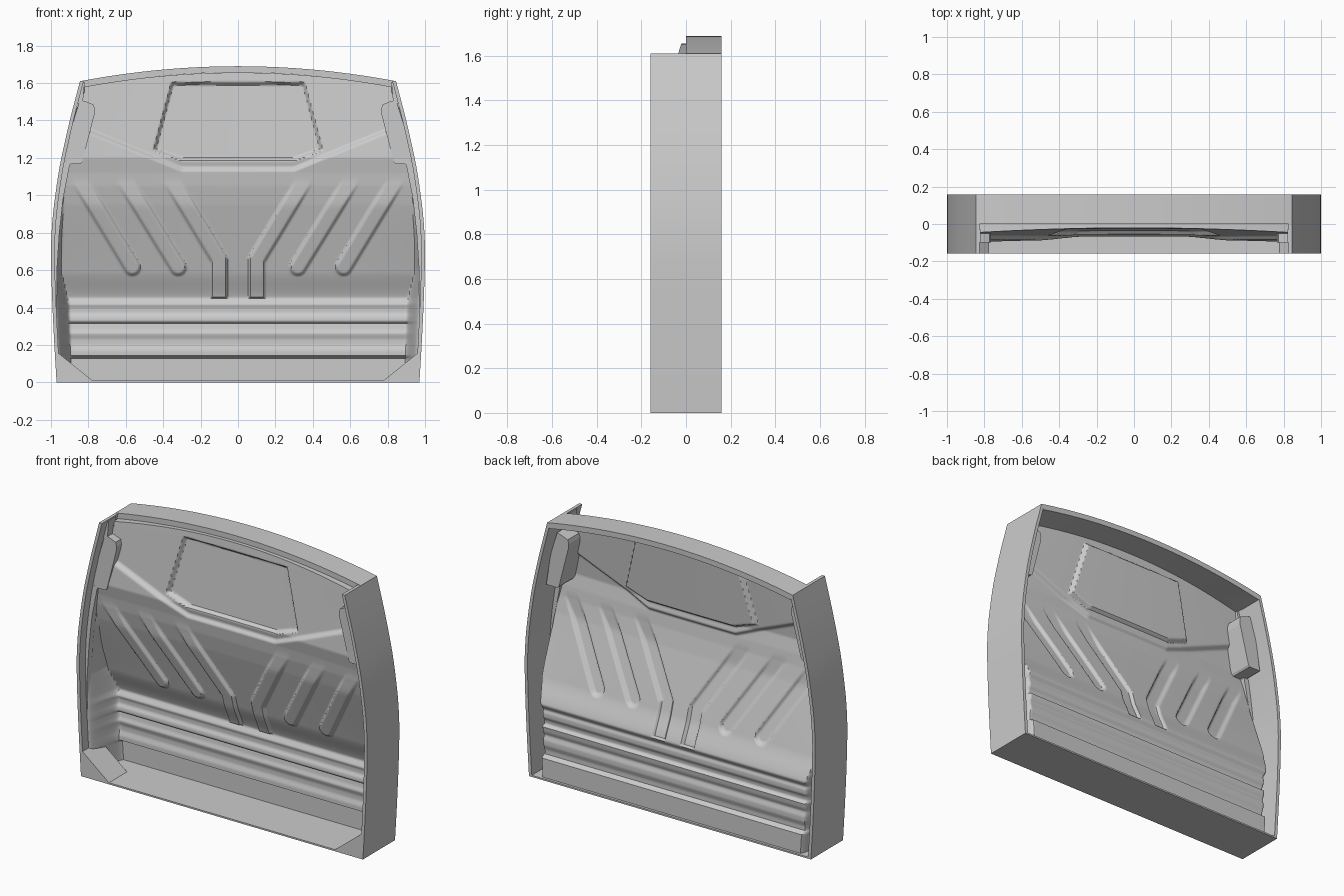
import bpy, bmesh, math

if "Cube" in bpy.data.objects:
    bpy.data.objects.remove(bpy.data.objects["Cube"])


def make(name, verts, faces, smooth=None):
    me = bpy.data.meshes.new(name)
    me.from_pydata(verts, [], faces)
    bm = bmesh.new()
    bm.from_mesh(me)
    bmesh.ops.recalc_face_normals(bm, faces=bm.faces)
    bm.to_mesh(me)
    bm.free()
    ob = bpy.data.objects.new(name, me)
    bpy.context.collection.objects.link(ob)
    if smooth:
        bpy.ops.object.select_all(action='DESELECT')
        ob.select_set(True)
        bpy.context.view_layer.objects.active = ob
        bpy.ops.object.shade_smooth_by_angle(angle=math.radians(smooth))
    return ob


def prism(name, pts, y0, y1, smooth=None):
    """Extrude an x,z outline along y."""
    n = len(pts)
    verts = [(x, y, z) for y in (y0, y1) for x, z in pts]
    faces = [tuple(range(n)), tuple(range(2 * n - 1, n - 1, -1))]
    faces += [(i, (i + 1) % n, n + (i + 1) % n, n + i) for i in range(n)]
    return make(name, verts, faces, smooth)


def strip(name, outer, inner, y0, y1):
    """Wall between two matching x,z curves, extruded along y."""
    n = len(outer)
    rings = [(p, y) for y in (y0, y1) for p in (outer, inner)]
    verts = [(x, y, z) for p, y in rings for x, z in p]
    faces = []
    for a, b in ((0, 1), (1, 3), (3, 2), (2, 0)):
        faces += [(a * n + i, a * n + i + 1, b * n + i + 1, b * n + i) for i in range(n - 1)]
    faces += [(0, n, 3 * n, 2 * n), (n - 1, 2 * n - 1, 4 * n - 1, 3 * n - 1)]
    return make(name, verts, faces, 30)


def both(fn, name, pts, *args):
    for side, s in (("left", -1), ("right", 1)):
        fn(side + "_" + name, [(s * x, z) for x, z in pts], *args)


def lerp(table, t):
    if t <= table[0][0]:
        return table[0][1]
    for (a, p), (b, q) in zip(table, table[1:]):
        if t <= b:
            return p + (q - p) * (t - a) / (b - a)
    return table[-1][1]


def step(t, a, b):
    t = min(1, max(0, (t - a) / (b - a)))
    return t * t * (3 - 2 * t)


WIDTH = [(0, .97), (.2, .982), (.4, .992), (.6, .999), (.75, 1.0), (.9, .99),
         (1.0, .977), (1.1, .963), (1.2, .945), (1.4, .9), (1.61, .845)]


def half_width(z):
    return sum(lerp(WIDTH, z + d) for d in (-.04, 0, .04)) / 3 if .05 < z < 1.55 else lerp(WIDTH, z)


def top_arc(x):
    return 1.69 - .08 * (x / .845) ** 2


# outer frame: two curved sides, arched top, flat bottom
zs = [1.61 * i / 32 for i in range(33)]
for side, s in (("left", -1), ("right", 1)):
    strip(side + "_side_wall", [(s * half_width(z), z) for z in zs],
          [(s * (half_width(z) - .02), z) for z in zs], -.158, .158)
xs = [.845 * (i / 20 - 1) for i in range(41)]
strip("top_wall", [(x, top_arc(x)) for x in xs], [(x * .98, top_arc(x) - .033) for x in xs], 0, .158)
prism("bottom_plate", [(-.97, 0), (.97, 0), (.97, .01), (-.97, .01)], -.158, .158)

# side brackets, the tapering flanges below them and the corner gussets
both(prism, "bracket", [(.81, 1.5), (.772, 1.485), (.765, 1.46), (.768, 1.43), (.832, 1.18),
                        (.842, 1.168), (.92, 1.168), (.89, 1.36), (.845, 1.51)], -.1, .06)
both(prism, "upper_flange", [(.82, 1.606), (.83, 1.49), (.86, 1.49), (.835, 1.606)], -.1, -.03)
both(prism, "lower_flange", [(.89, 1.175), (.9, 1.16), (.935, .98), (.955, .8), (.968, .6), (.97, .35),
                             (.98, .35), (.985, .6), (.985, .75), (.96, 1.0), (.93, 1.175)], -.1, -.06)
both(prism, "corner_gusset", [(.775, .008), (.965, .008), (.965, .16)], -.158, .02)

# pressed inner panel
PROFILE = [(.0, .142), (.13, .142), (.14, .112), (.17, .112), (.2, .122), (.23, .122), (.26, .112),
           (.285, .122), (.314, .126), (.324, .104), (.35, .106), (.37, .118), (.4, .118), (.415, .11),
           (.45, .13), (.6, .09), (.95, -.01), (1.05, -.033), (1.12, -.043), (1.2, -.06),
           (1.66, -.02)]
RIBS = [[(.84, 1.07), (.565, .615)], [(.6, 1.07), (.32, .615)],
        [(.35, 1.07), (.1, .655), (.1, .4)]]


def rib_distance(ax, z, path):
    best = 9
    for (x0, z0), (x1, z1) in zip(path, path[1:]):
        dx, dz = x1 - x0, z1 - z0
        t = min(1, max(0, ((ax - x0) * dx + (z - z0) * dz) / (dx * dx + dz * dz)))
        best = min(best, math.hypot(ax - x0 - t * dx, z - z0 - t * dz))
    return best


def depth(x, z, hw):
    ax = abs(x)
    y = lerp(PROFILE, z)
    if z > .5:
        y -= .018 * (ax / hw) ** 2 * step(z, .5, 1.0)
    # belt crease
    if z > 1.0:
        belt = 1.14 + max(0, ax - .3) * .41
        y -= .022 * (1 - step(z, belt - .014, belt + .014))
    else:
        y -= .022 * step(z, .45, .6)
    # diagonal ribs
    if .449 < z < 1.13:
        d = min(rib_distance(ax, z, r) for r in RIBS)
        y -= .018 * (1 - step(d, .033, .047)) * (1 - step(z, .92, 1.1))
    # sunken window panel
    if z > 1.15:
        d = max(z - 1.595, 1.195 - z, (ax - .35) * .966 + (z - 1.595) * .257,
                (ax - .3) * .327 - (z - 1.195) * .945)
        y += .025 * (1 - step(d, -.008, .012))
    # sides wrap forward to the frame
    start = lerp([(0, .885), (.42, .9), (.6, .945), (1, .93), (1.2, .9), (1.4, .85), (1.65, .81)], z)
    k = step(ax, start, max(hw, start + .01))
    return y + (-.1 - y) * k


NX, NZ = 260, 220
verts, faces = [], []
for j in range(NZ + 1):
    v = .008 + (1.65 - .008) * j / NZ
    for i in range(NX + 1):
        u = 2 * i / NX - 1
        hw = half_width(min(v, 1.61)) - .018
        x = u * hw
        z = v
        if v > 1.45:
            z = 1.45 + (v - 1.45) / .2 * (top_arc(x) - .034 - 1.45)
        verts.append((x, depth(x, z, hw), z))
# rear-turned lip along the top edge
verts += [(x, .004, z) for x, y, z in verts[-(NX + 1):]]
R = NX + 1
faces = [(j * R + i, j * R + i + 1, (j + 1) * R + i + 1, (j + 1) * R + i)
         for j in range(NZ + 1) for i in range(NX)]
make("inner_panel", verts, faces, 40)
